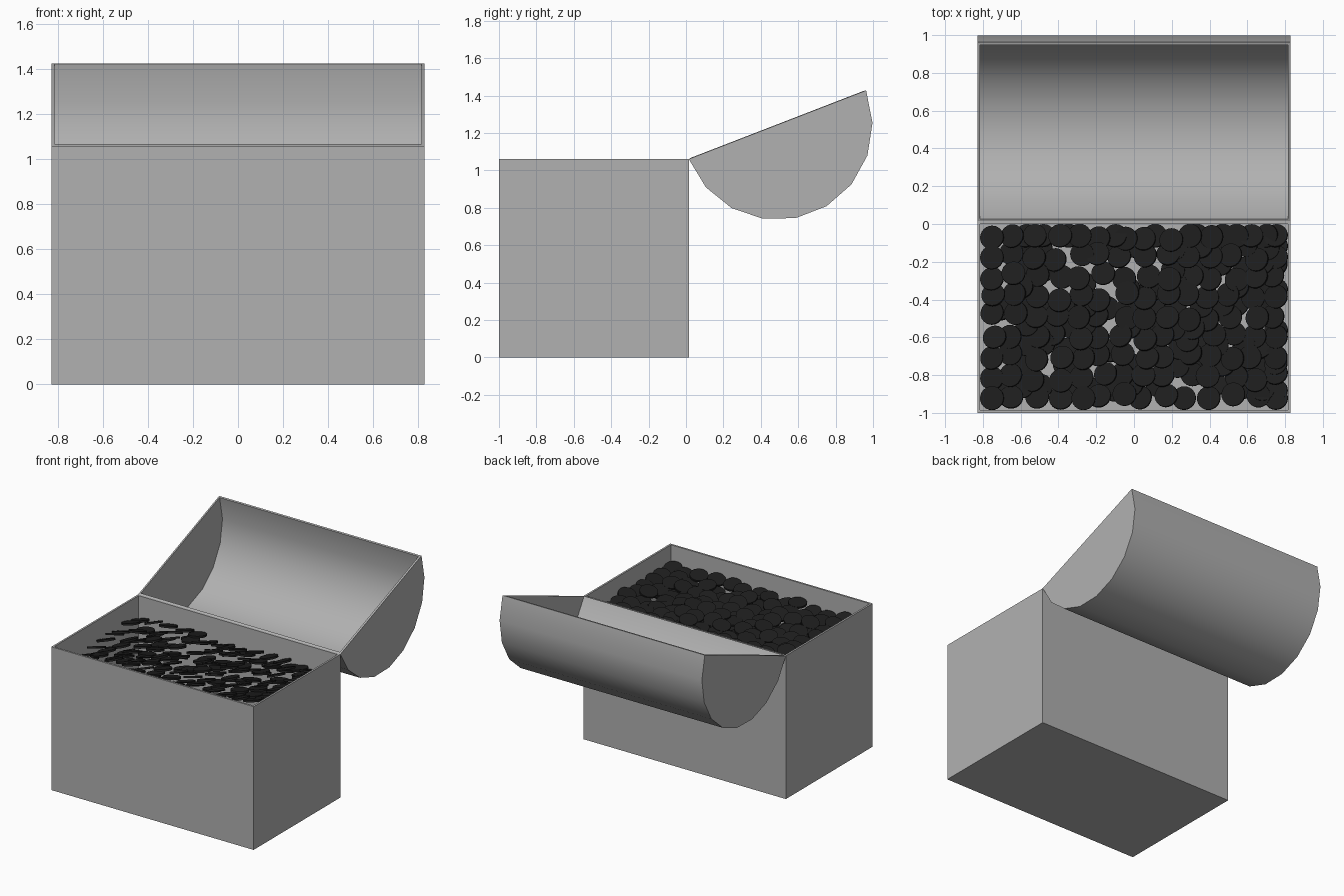
import bpy, bmesh, math, random
from mathutils import Matrix, Vector, Euler

if "Cube" in bpy.data.objects:
    bpy.data.objects.remove(bpy.data.objects["Cube"])

random.seed(4)
HALF_X, WALL = 0.828, 0.014


def material(name, v):
    mat = bpy.data.materials.new(name)
    mat.diffuse_color = (v, v, v, 1)
    mat.use_nodes = True
    mat.node_tree.nodes["Principled BSDF"].inputs["Base Color"].default_value = mat.diffuse_color
    return mat


GREY, DARK = material("mid_grey", 0.44), material("dark_coin", 0.012)


def add_object(name, bm, mat):
    """Turn a bmesh into the selected, active object."""
    me = bpy.data.meshes.new(name)
    bm.to_mesh(me)
    bm.free()
    me.materials.append(mat)
    ob = bpy.data.objects.new(name, me)
    bpy.context.collection.objects.link(ob)
    bpy.ops.object.select_all(action='DESELECT')
    bpy.context.view_layer.objects.active = ob
    ob.select_set(True)
    return ob


def make_shell(name, profile):
    """Extrude a (y, z) profile along x, leave its closing side open, thicken inward."""
    bm = bmesh.new()
    rings = [[bm.verts.new((x, y, z)) for y, z in profile] for x in (-HALF_X, HALF_X)]
    n = len(profile)
    bm.faces.new(rings[0])
    bm.faces.new(rings[1][::-1])
    sides = []
    for i in range(n):
        j = (i + 1) % n
        sides.append(bm.faces.new((rings[0][i], rings[1][i], rings[1][j], rings[0][j])))
    bmesh.ops.recalc_face_normals(bm, faces=bm.faces)
    bmesh.ops.delete(bm, geom=[sides[-1]], context='FACES_ONLY')
    ob = add_object(name, bm, GREY)
    mod = ob.modifiers.new("thickness", 'SOLIDIFY')
    mod.thickness, mod.offset, mod.use_even_offset = WALL, -1, True
    bpy.ops.object.modifier_apply(modifier=mod.name)
    bpy.ops.object.shade_smooth_by_angle(angle=math.radians(30))


# Chest body, open at the top
make_shell("chest_body", [(0.015, 1.06), (0.015, 0), (-1, 0), (-1, 1.06)])

# Half-barrel lid, hinged open at the back
hinge, tip = Vector((0.015, 1.06)), Vector((0.963, 1.427))
centre, radius = (hinge + tip) / 2, (tip - hinge).length / 2
start = math.atan2(*(hinge - centre).yx)
lid = []
for i in range(10):
    a = start + math.radians(20 * i)
    lid.append((centre.x + radius * math.cos(a), centre.y + radius * math.sin(a)))
make_shell("chest_lid", lid)

# Tilted coins in two jittered layers, the lower one offset and sparser
bm = bmesh.new()
jit = lambda s: random.uniform(-s, s)
for level, keep in ((0.89, 0.75), (0.925, 1.0)):
    for col in range(14):
        for row in range(9):
            if random.random() > keep:
                continue
            x = -0.75 + col * 1.5 / 13 + jit(0.025)
            y = -0.915 + row * 0.85 / 8 + jit(0.02)
            if keep < 1:
                x, y = x + 0.05, y + 0.05
            x = min(max(x, -0.752), 0.752)
            y = min(max(y, -0.922), -0.062)
            rot = Euler((math.radians(-13 + jit(9)), math.radians(-13 + jit(9)), 0))
            bmesh.ops.create_cone(
                bm, cap_ends=True, segments=24, radius1=0.063, radius2=0.063, depth=0.014,
                matrix=Matrix.Translation((x, y, level + jit(0.02))) @ rot.to_matrix().to_4x4())
add_object("coins", bm, DARK)
bpy.ops.object.shade_smooth_by_angle(angle=math.radians(30))
